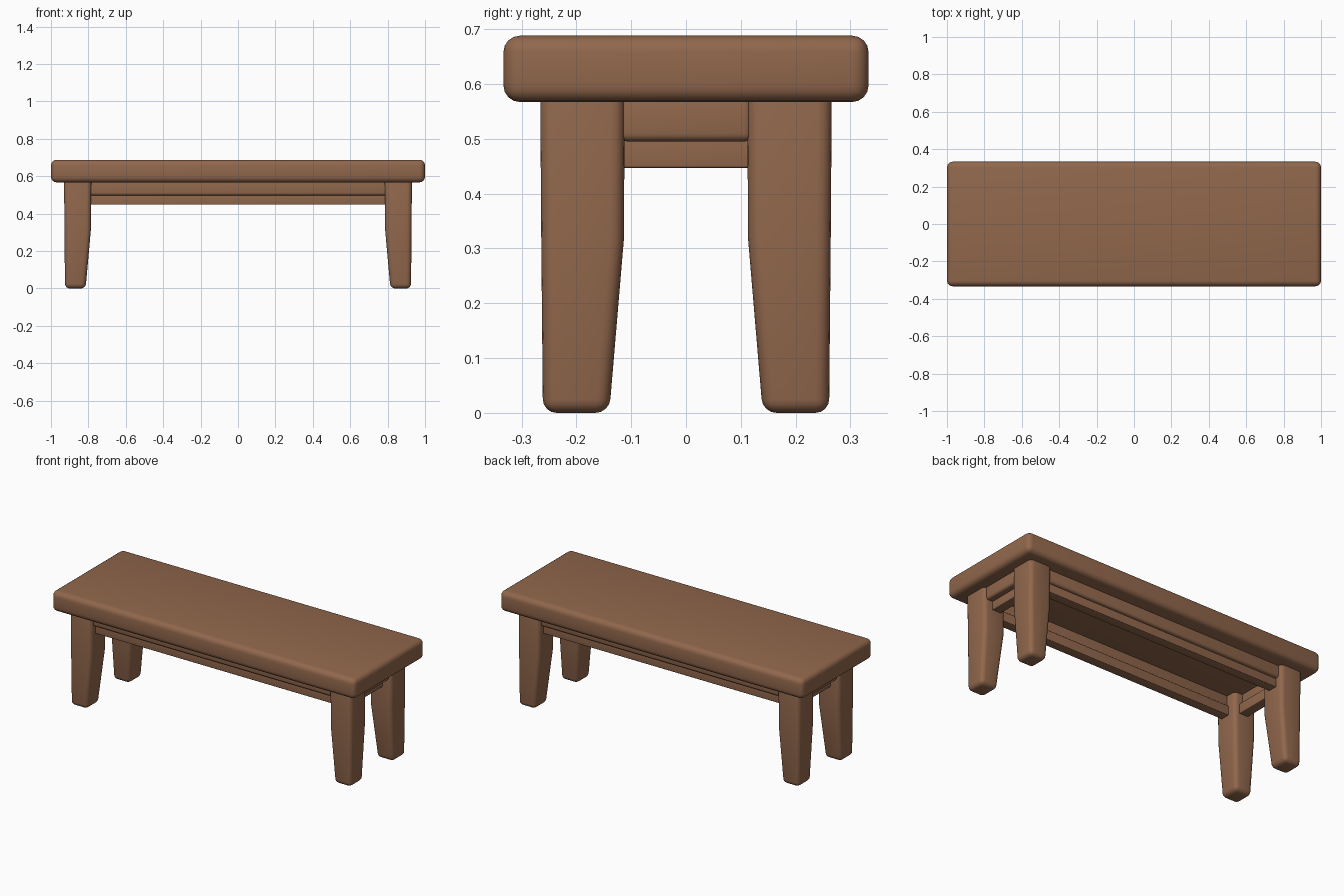
import bpy, bmesh, math

if "Cube" in bpy.data.objects:
    bpy.data.objects.remove(bpy.data.objects["Cube"])

wood = bpy.data.materials.new("warm brown wood")
wood.diffuse_color = (0.285, 0.137, 0.073, 1)
wood.use_nodes = True
wood.node_tree.nodes["Principled BSDF"].inputs["Base Color"].default_value = wood.diffuse_color


def loft(name, rings, bevel, segs=4):
    """Stack of rectangles (x0, x1, y0, y1, z), capped and with rounded edges."""
    bm = bmesh.new()
    loops = [[bm.verts.new(p) for p in ((x0, y0, z), (x1, y0, z), (x1, y1, z), (x0, y1, z))]
             for x0, x1, y0, y1, z in rings]
    bm.faces.new(loops[0][::-1])
    bm.faces.new(loops[-1])
    for a, b in zip(loops, loops[1:]):
        for i in range(4):
            j = (i + 1) % 4
            bm.faces.new((a[i], a[j], b[j], b[i]))
    bmesh.ops.recalc_face_normals(bm, faces=bm.faces)
    mesh = bpy.data.meshes.new(name)
    bm.to_mesh(mesh)
    bm.free()
    mesh.materials.append(wood)
    ob = bpy.data.objects.new(name, mesh)
    bpy.context.collection.objects.link(ob)
    mod = ob.modifiers.new("rounded edges", 'BEVEL')
    mod.width = bevel
    mod.segments = segs
    mod.limit_method = 'ANGLE'
    mod.angle_limit = math.radians(30)
    bpy.ops.object.select_all(action='DESELECT')
    ob.select_set(True)
    bpy.context.view_layer.objects.active = ob
    bpy.ops.object.modifier_apply(modifier=mod.name)
    bpy.ops.object.shade_smooth_by_angle(angle=math.radians(40))
    return ob


def box(name, x0, x1, y0, y1, z0, z1, bevel):
    return loft(name, [(x0, x1, y0, y1, z0), (x0, x1, y0, y1, z1)], bevel)


def span(s, a, b):
    """Mirror an interval to the given side."""
    return (a, b) if s > 0 else (-b, -a)


# Thick rounded seat
box("seat", -1, 1, -0.333, 0.333, 0.567, 0.688, 0.03)

# Four legs, straight above and tapering on the inner sides below
for sx, xn in ((-1, "left"), (1, "right")):
    for sy, yn in ((-1, "front"), (1, "back")):
        rings = [(*span(sx, ix, ox), *span(sy, iy, oy), z) for ix, ox, iy, oy, z in (
            (0.815, 0.925, 0.140, 0.261, 0.0),
            (0.786, 0.928, 0.113, 0.264, 0.32),
            (0.784, 0.930, 0.112, 0.266, 0.60))]
        loft(f"{yn}_{xn}_leg", rings, 0.025)

# Long rails: rounded upper rail with a thinner square rail beneath
for s, n in ((-1, "front"), (1, "back")):
    box(f"{n}_upper_rail", -0.80, 0.80, *span(s, 0.175, 0.242), 0.497, 0.58, 0.015)
    box(f"{n}_lower_rail", -0.80, 0.80, *span(s, 0.165, 0.222), 0.448, 0.505, 0.004)

# Short end rails, built the same way
for s, n in ((-1, "left"), (1, "right")):
    box(f"{n}_upper_rail", *span(s, 0.835, 0.915), -0.121, 0.121, 0.495, 0.58, 0.015)
    box(f"{n}_lower_rail", *span(s, 0.815, 0.875), -0.13, 0.13, 0.447, 0.505, 0.004)
